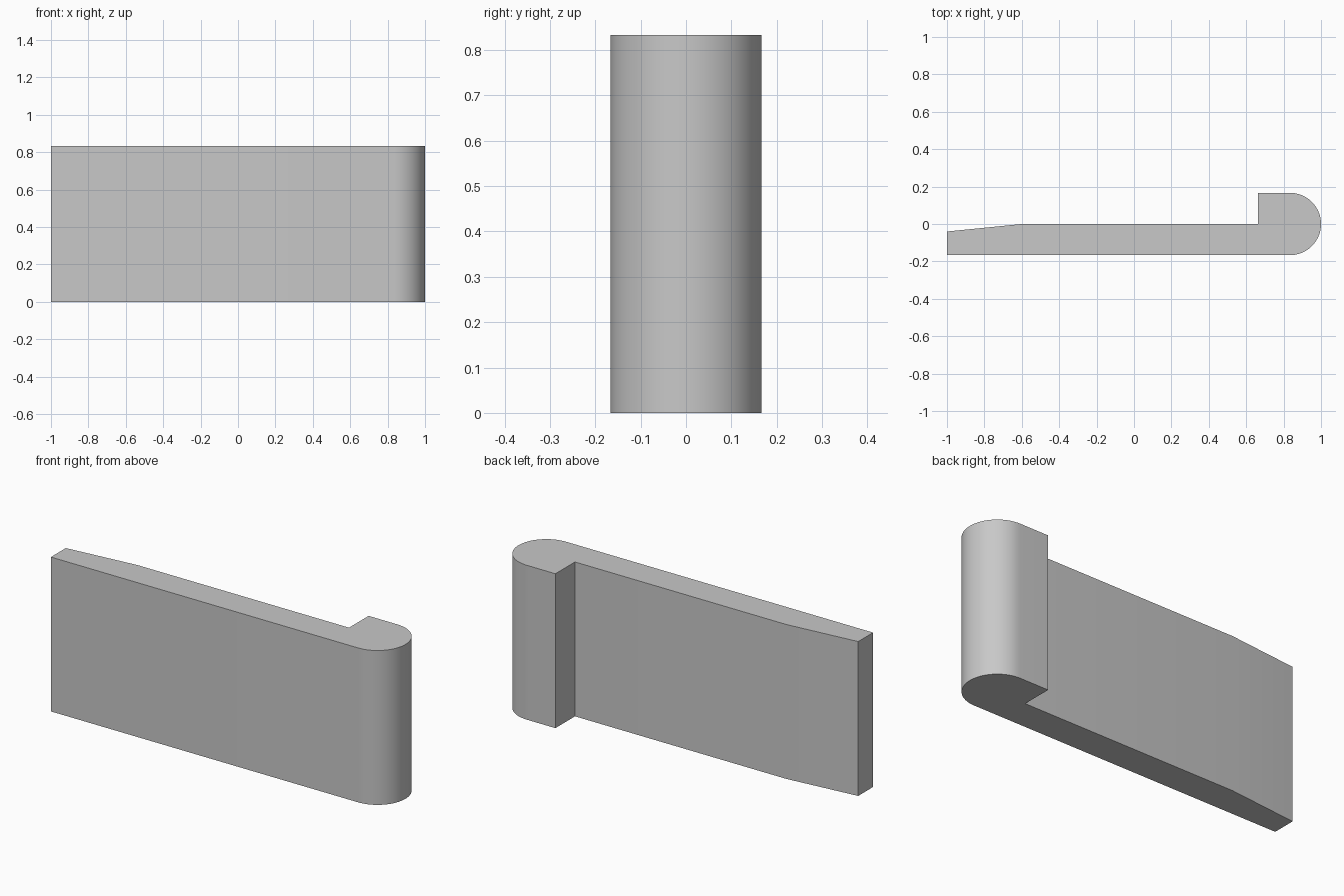
import bpy
import bmesh
from math import sin, cos, pi, radians

default_cube = bpy.data.objects.get("Cube")
if default_cube:
    bpy.data.objects.remove(default_cube, do_unlink=True)

RADIUS = 1 / 6
HEIGHT = 0.833
ARC_STEPS = 32


def make_material(name, colour):
    mat = bpy.data.materials.new(name)
    mat.use_nodes = True
    mat.diffuse_color = colour
    mat.node_tree.nodes["Principled BSDF"].inputs["Base Color"].default_value = colour
    return mat


def extrude_profile(name, points, height, mat):
    bm = bmesh.new()
    base = bm.faces.new([bm.verts.new((x, y, 0)) for x, y in points])
    top = bmesh.ops.extrude_face_region(bm, geom=[base])["geom"]
    bmesh.ops.translate(bm, vec=(0, 0, height),
                        verts=[v for v in top if isinstance(v, bmesh.types.BMVert)])
    bmesh.ops.recalc_face_normals(bm, faces=bm.faces)
    mesh = bpy.data.meshes.new(name)
    bm.to_mesh(mesh)
    bm.free()
    mesh.materials.append(mat)
    obj = bpy.data.objects.new(name, mesh)
    bpy.context.collection.objects.link(obj)
    return obj


# Rounded nose, swept from the front face round to the back of the lip
centre_x = 1 - RADIUS
nose = [(centre_x + RADIUS * cos(a), RADIUS * sin(a))
        for a in (pi * (i / ARC_STEPS - 0.5) for i in range(ARC_STEPS + 1))]

# Lip step, flat back and tapered end of the plate
back = [(0.663, RADIUS), (0.663, 0), (-0.6, 0), (-1, -0.04), (-1, -RADIUS)]

grey = make_material("plain grey", (0.58, 0.58, 0.58, 1))
plate = extrude_profile("hooked_plate", nose + back, HEIGHT, grey)

# Smooth nose with sharp corners
bpy.ops.object.select_all(action="DESELECT")
plate.select_set(True)
bpy.context.view_layer.objects.active = plate
bpy.ops.object.shade_smooth_by_angle(angle=radians(30))
